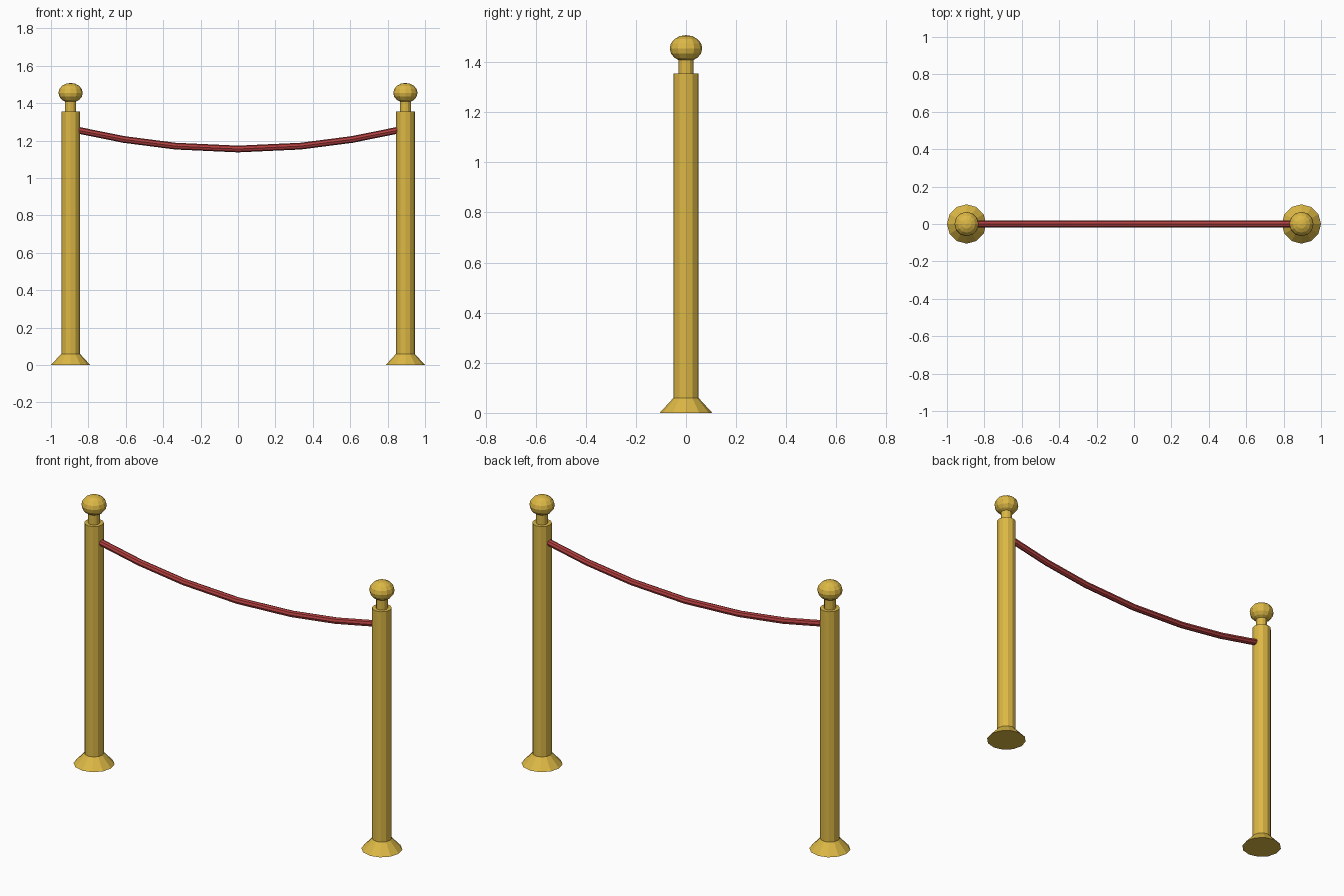
import bpy, bmesh
from math import cos, sin, pi

if "Cube" in bpy.data.objects:
    bpy.data.objects.remove(bpy.data.objects["Cube"])

SIDES = 12
POST_X = 0.895


def material(name, color):
    m = bpy.data.materials.new(name)
    m.diffuse_color = color
    m.use_nodes = True
    m.node_tree.nodes["Principled BSDF"].inputs["Base Color"].default_value = m.diffuse_color
    return m


gold = material("gold", (0.72, 0.48, 0.06, 1))
red = material("red", (0.45, 0.05, 0.05, 1))


def lathe(name, profile, x):
    """Revolve (radius, z) points around a vertical axis; zero radius closes to a pole."""
    bm = bmesh.new()
    rings = []
    for r, z in profile:
        n = SIDES if r > 0 else 1
        rings.append([bm.verts.new((r * cos(2 * pi * i / SIDES), r * sin(2 * pi * i / SIDES), z))
                      for i in range(n)])
    for a, b in zip(rings, rings[1:]):
        for i in range(SIDES):
            j = (i + 1) % SIDES
            quad = [a[i % len(a)], a[j % len(a)], b[j % len(b)], b[i % len(b)]]
            bm.faces.new(list(dict.fromkeys(quad)))
    # Flat caps on open ends
    for ring in (rings[0], rings[-1]):
        if len(ring) > 1:
            bm.faces.new(ring)
    bmesh.ops.recalc_face_normals(bm, faces=bm.faces)
    mesh = bpy.data.meshes.new(name)
    bm.to_mesh(mesh)
    bm.free()
    mesh.materials.append(gold)
    obj = bpy.data.objects.new(name, mesh)
    obj.location.x = x
    bpy.context.collection.objects.link(obj)


# Posts: flared foot, shaft and neck in one turned profile, with a flattened ball on top
post = [(0.105, 0), (0.05, 0.06), (0.05, 1.355), (0.03, 1.355), (0.03, 1.42)]
ball = [(0.065 * sin(pi * k / 8) if 0 < k < 8 else 0, 1.455 - 0.053 * cos(pi * k / 8))
        for k in range(9)]
for side, x in (("left", -POST_X), ("right", POST_X)):
    lathe(side + "_post", post, x)
    lathe(side + "_finial", ball, x)

# Rope: sagging eight-sided tube between the posts
curve = bpy.data.curves.new("rope", "CURVE")
curve.dimensions = "3D"
curve.bevel_depth = 0.018
curve.bevel_resolution = 2
curve.use_fill_caps = True
spline = curve.splines.new("POLY")
xs = (-0.86, -0.61, -0.335, 0, 0.335, 0.61, 0.86)
spline.points.add(len(xs) - 1)
for p, x in zip(spline.points, xs):
    p.co = (x, 0, 1.155 + 0.137 * x * x, 1)
spline.use_smooth = False
curve.materials.append(red)
rope = bpy.data.objects.new("rope", curve)
bpy.context.collection.objects.link(rope)
bpy.context.view_layer.objects.active = rope
rope.select_set(True)
bpy.ops.object.convert(target="MESH")
